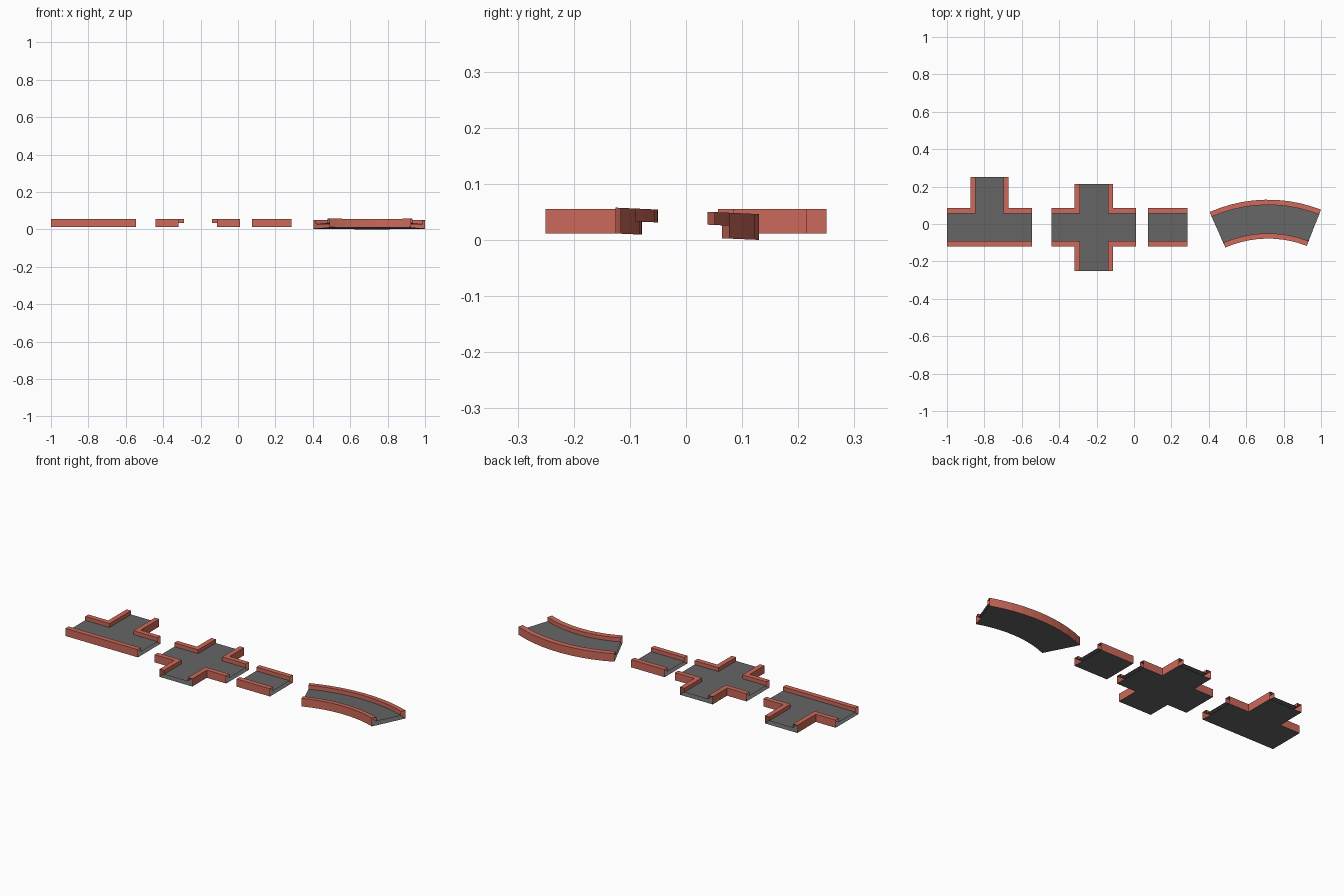
import bpy, math
from mathutils import Vector

if "Cube" in bpy.data.objects:
    bpy.data.objects.remove(bpy.data.objects["Cube"])

RAIL = 0.028   # rail width


def material(name, rgb):
    m = bpy.data.materials.new(name)
    m.diffuse_color = (*rgb, 1)
    m.use_nodes = True
    m.node_tree.nodes["Principled BSDF"].inputs["Base Color"].default_value = m.diffuse_color
    return m


RED = material("rail_red", (0.6, 0.14, 0.10))
GREY = material("road_grey", (0.13, 0.13, 0.13))


def inset(path, w):
    """Mitred offset of an open path to its left."""
    pts = [Vector(p) for p in path]
    dirs = [(b - a).normalized() for a, b in zip(pts, pts[1:])]
    out = []
    for i, p in enumerate(pts):
        d0, d1 = dirs[max(i - 1, 0)], dirs[min(i, len(dirs) - 1)]
        n0, n1 = Vector((-d0.y, d0.x)), Vector((-d1.y, d1.x))
        out.append(p + (n0 + n1) * w / (1 + n0.dot(n1)))
    return out


def add_mesh(name, verts, faces, mat, tilt):
    verts = [(x, y, z + tilt * y) for x, y, z in verts]
    me = bpy.data.meshes.new(name)
    me.from_pydata(verts, [], faces)
    me.materials.append(mat)
    bpy.context.collection.objects.link(bpy.data.objects.new(name, me))


def road_piece(name, rails, z0=0.0115, height=0.0435, tilt=0.0):
    """Open-ended road; rails are outer edge paths, anticlockwise."""
    z1, zf = z0 + height, z0 + height / 2
    verts, faces = [], []
    for path in rails:
        base = len(verts)
        for o, i in zip(path, inset(path, RAIL)):
            verts += [(*o, z0), (*o, z1), (*i, z1), (*i, zf)]
        for s in range(len(path) - 1):
            a = base + 4 * s
            faces += [(a + k, a + 4 + k, a + 5 + k, a + 1 + k) for k in range(3)]
    add_mesh(name + "_rails", verts, faces, RED, tilt)

    # road surface between the rails, and full-width underside
    top = [(*p, zf) for path in rails for p in inset(path, RAIL)]
    bottom = [(*p, z0) for path in rails for p in path]
    n = len(top)
    add_mesh(name + "_road", top + bottom,
             [tuple(range(n)), tuple(reversed(range(n, 2 * n)))], GREY, tilt)


LOW, HIGH = -0.12, 0.085

# T junction
road_piece("t_junction", [
    [(-1, LOW), (-0.545, LOW)],
    [(-0.545, HIGH), (-0.67, HIGH), (-0.67, 0.25)],
    [(-0.875, 0.25), (-0.875, HIGH), (-1, HIGH)]])

# crossroads
L, R, A, B = -0.44, 0.01, -0.318, -0.112
road_piece("crossroads", [
    [(L, LOW), (A, LOW), (A, -0.25)],
    [(B, -0.25), (B, LOW), (R, LOW)],
    [(R, HIGH), (B, HIGH), (B, 0.215)],
    [(A, 0.215), (A, HIGH), (L, HIGH)]])

# short straight
road_piece("straight", [
    [(0.075, LOW), (0.285, LOW)],
    [(0.285, HIGH), (0.075, HIGH)]])


# 45 degree bend, slightly tilted
def arc(r, a0, a1, n=10):
    angles = [math.radians(a0 + (a1 - a0) * i / n) for i in range(n + 1)]
    return [(0.717 + r * math.cos(a), -0.647 + r * math.sin(a)) for a in angles]


road_piece("bend", [arc(0.569, 113.7, 68.7), arc(0.777, 68.7, 113.7)],
           z0=0.006, height=0.046, tilt=-0.045)
